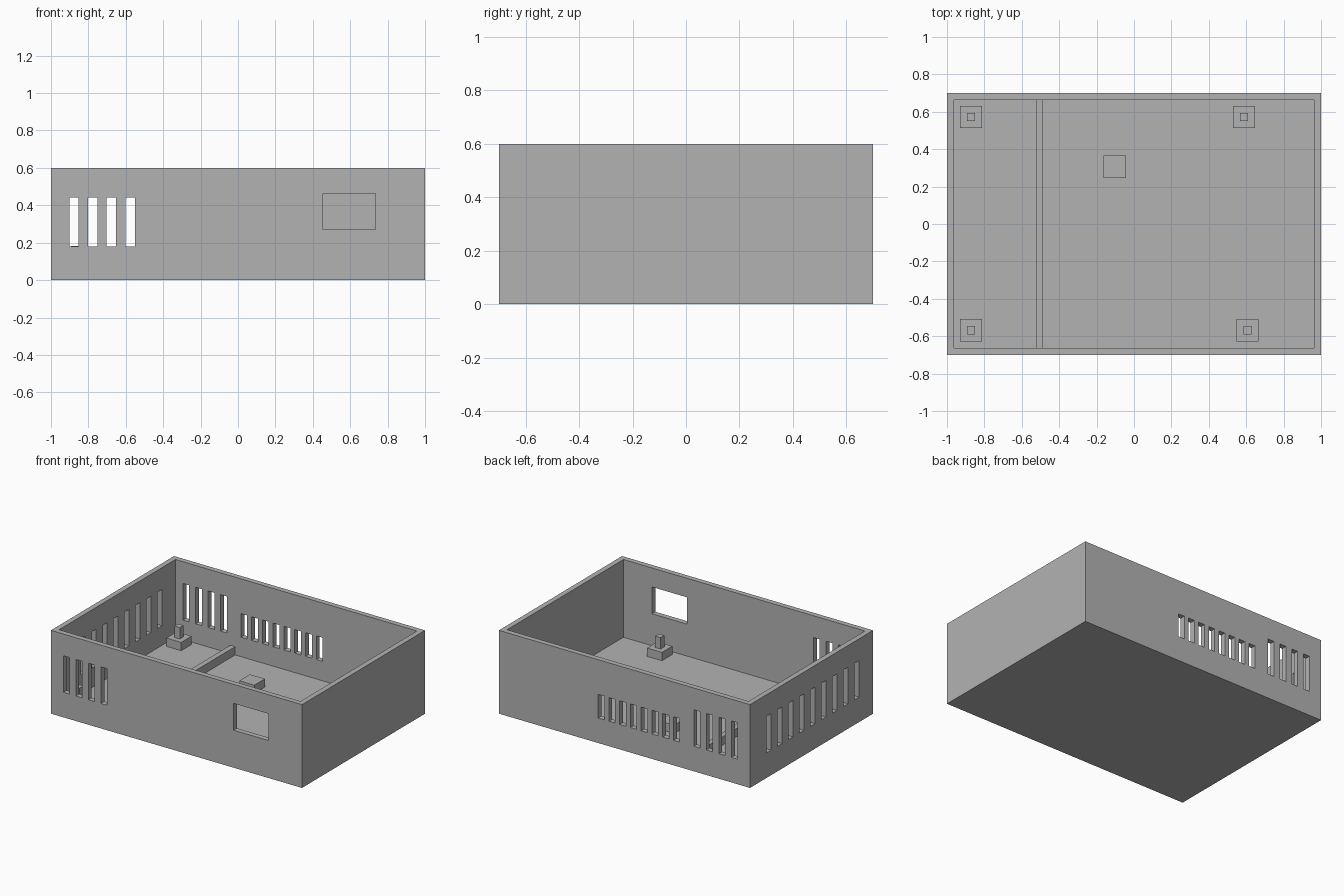
import bpy
import bmesh
from mathutils import Matrix, Vector

if "Cube" in bpy.data.objects:
    bpy.data.objects.remove(bpy.data.objects["Cube"], do_unlink=True)

grey = bpy.data.materials.new("plain grey")
colour = (0.45, 0.45, 0.45, 1)
grey.diffuse_color = colour
grey.use_nodes = True
grey.node_tree.nodes["Principled BSDF"].inputs["Base Color"].default_value = colour


def boxes(name, spans):
    """One object made of boxes, each given as (x range, y range, z range)."""
    bm = bmesh.new()
    for span in spans:
        low, high = (Vector(ends) for ends in zip(*span))
        place = Matrix.Translation((low + high) / 2) @ Matrix.Diagonal((high - low).to_4d())
        bmesh.ops.create_cube(bm, size=1, matrix=place)
    mesh = bpy.data.meshes.new(name)
    bm.to_mesh(mesh)
    bm.free()
    mesh.materials.append(grey)
    obj = bpy.data.objects.new(name, mesh)
    bpy.context.collection.objects.link(obj)
    return obj


def cut(target, cutter):
    cutter.hide_render = True
    mod = target.modifiers.new("cut", "BOOLEAN")
    mod.operation = "DIFFERENCE"
    mod.solver = "EXACT"
    mod.object = cutter
    bpy.context.view_layer.objects.active = target
    bpy.ops.object.modifier_apply(modifier=mod.name)
    bpy.data.objects.remove(cutter, do_unlink=True)


def slots(start, pitch, count, width=0.05):
    return [(start + i * pitch, start + i * pitch + width) for i in range(count)]


HX, HY, WALL, FLOOR = 1.0, 0.7, 0.038, 0.04
IX, IY = HX - WALL, HY - WALL
front, back, side = (-HY - 0.02, -IY + 0.02), (IY - 0.02, HY + 0.02), (-HX - 0.02, -IX + 0.02)
tall, short = (0.18, 0.443), (0.18, 0.35)

# Open tray
case = boxes("case", [((-HX, HX), (-HY, HY), (0, 0.6))])
cut(case, boxes("cavity_cutter", [((-IX, IX), (-IY, IY), (FLOOR, 0.7))]))

# Vents and the front window
holes = [((0.455, 0.735), front, (0.27, 0.463))]
for x in slots(-0.902, 0.1, 4):
    holes += [(x, front, tall), (x, back, tall)]
holes += [(x, back, short) for x in slots(-0.44, 0.0857, 8)]
holes += [(side, y, tall) for y in slots(-0.54, 0.125, 9)]
cut(case, boxes("vent_cutter", holes))

# Low divider across the floor
boxes("divider", [((-0.524, -0.486), (-IY, IY), (FLOOR, 0.1))])


def block(x, y, half, z):
    return ((x - half, x + half), (y - half, y + half), z)


# Mounting posts: a square base with a square peg
posts = {"back_right": (-0.871, 0.572), "front_right": (-0.871, -0.568),
         "back_left": (0.588, 0.572), "front_left": (0.607, -0.568)}
for place, (x, y) in posts.items():
    boxes(place + "_post_base", [block(x, y, 0.059, (FLOOR, 0.1))])
    boxes(place + "_post_peg", [block(x, y, 0.0215, (0.1, 0.182))])

# Plain support block
boxes("support_block", [block(-0.102, 0.306, 0.06, (FLOOR, 0.1))])
